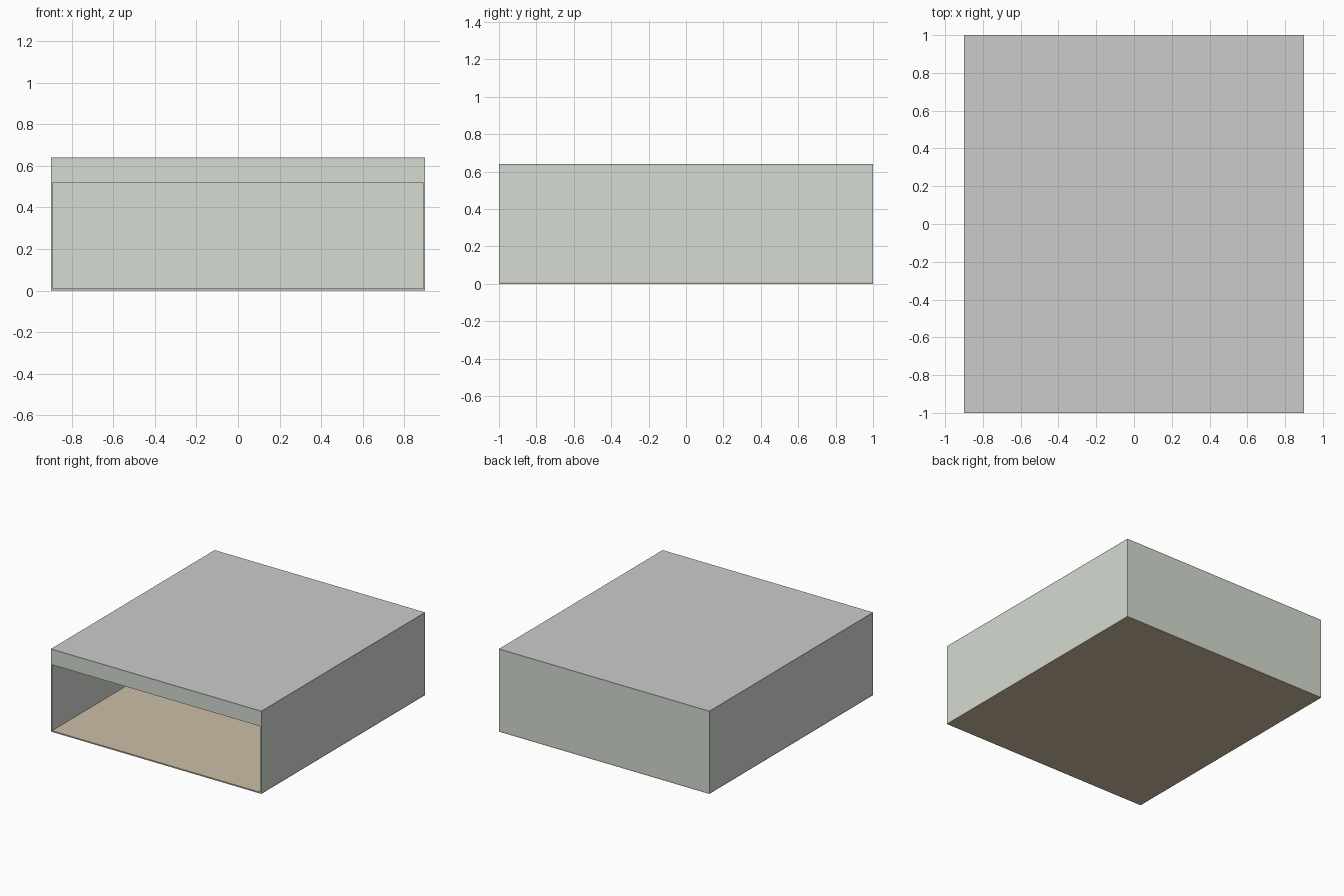
import bpy

if "Cube" in bpy.data.objects:
    bpy.data.objects.remove(bpy.data.objects["Cube"])

W, D, H = 0.9, 1.0, 0.64   # half width, half depth, height
T = 0.01                   # panel thickness
OPEN_TOP = 0.52            # top of the front opening


def material(name, rgb):
    m = bpy.data.materials.new(name)
    m.diffuse_color = (*rgb, 1)
    m.use_nodes = True
    m.node_tree.nodes["Principled BSDF"].inputs["Base Color"].default_value = m.diffuse_color
    return m


def panel(name, lo, hi, mat=None):
    """Box spanning two opposite corners."""
    bpy.ops.mesh.primitive_cube_add(size=1)
    ob = bpy.context.object
    ob.name = name
    ob.location = [(a + b) / 2 for a, b in zip(lo, hi)]
    ob.scale = [b - a for a, b in zip(lo, hi)]
    bpy.ops.object.transform_apply(location=True, rotation=False, scale=True)
    if mat:
        ob.data.materials.append(mat)
    return ob


wall_mat = material("wall_paint", (0.66, 0.71, 0.64))
floor_mat = material("floor_tan", (0.61, 0.52, 0.38))

# Floor and roof slabs
panel("floor", (-W, -D, 0), (W, D, T), floor_mat)
panel("roof", (-W, -D, H - T), (W, D, H))

# Side walls
for name, x in (("left_wall", -W), ("right_wall", W - T)):
    panel(name, (x, -D, T), (x + T, D, H - T), wall_mat)

# Back wall and header above the open front
panel("back_wall", (-W + T, D - T, T), (W - T, D, H - T), wall_mat)
panel("front_header", (-W + T, -D, OPEN_TOP), (W - T, -D + T, H - T), wall_mat)
